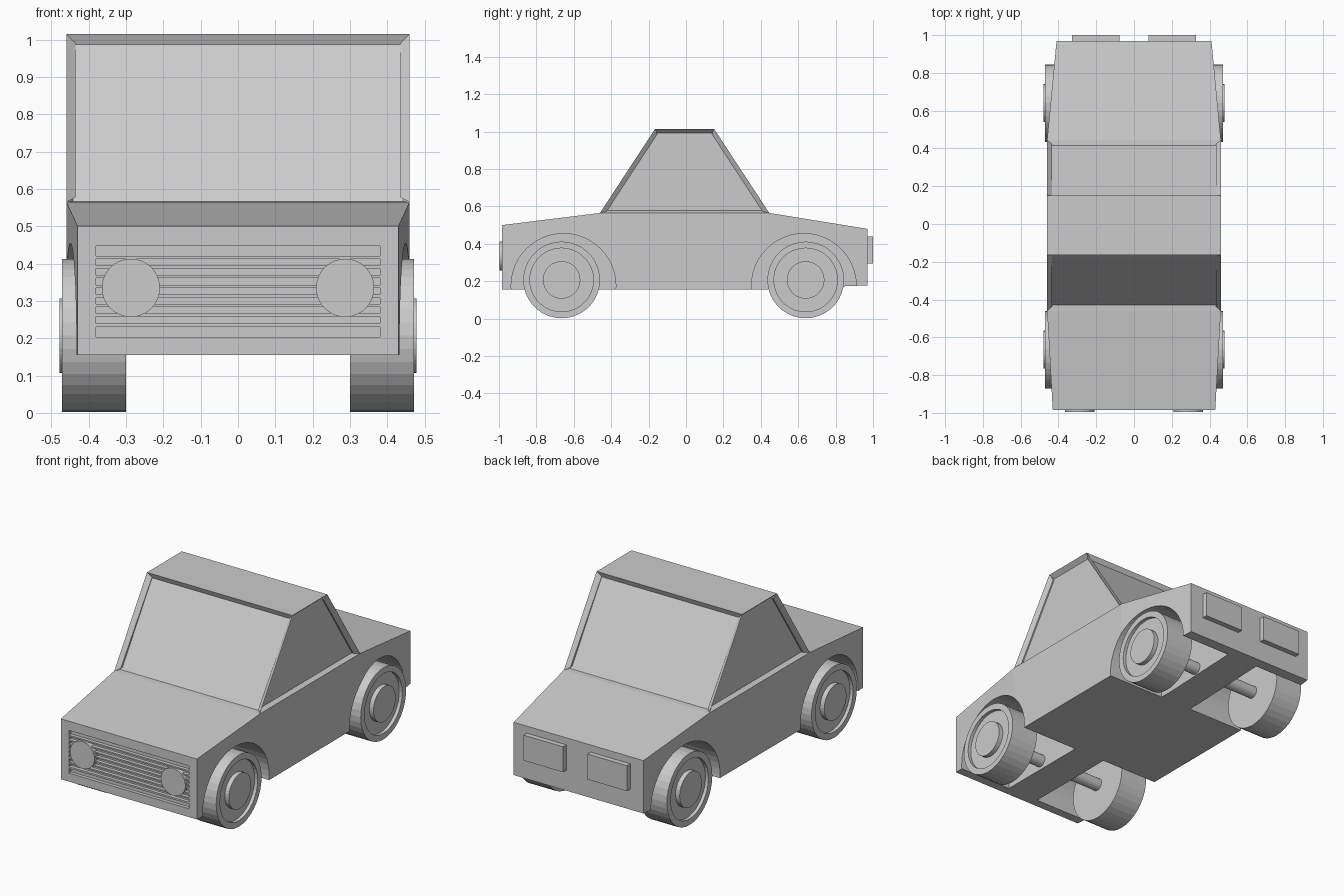
import bpy, bmesh, math
from mathutils import Matrix, Vector

if "Cube" in bpy.data.objects:
    bpy.data.objects.remove(bpy.data.objects["Cube"])

grey = bpy.data.materials.new("light_grey")
grey.diffuse_color = (0.6, 0.6, 0.6, 1)
grey.use_nodes = True
grey.node_tree.nodes["Principled BSDF"].inputs["Base Color"].default_value = grey.diffuse_color


def finish(name, bm):
    bmesh.ops.recalc_face_normals(bm, faces=bm.faces)
    me = bpy.data.meshes.new(name)
    bm.to_mesh(me)
    bm.free()
    me.materials.append(grey)
    ob = bpy.data.objects.new(name, me)
    bpy.context.collection.objects.link(ob)
    return ob


def box(name, x0, x1, y0, y1, z0, z1):
    bm = bmesh.new()
    m = (Matrix.Translation(((x0 + x1) / 2, (y0 + y1) / 2, (z0 + z1) / 2))
         @ Matrix.Diagonal((x1 - x0, y1 - y0, z1 - z0, 1)))
    bmesh.ops.create_cube(bm, size=1, matrix=m)
    return finish(name, bm)


def cylinder(name, centre, radius, length, axis, segments=32):
    bm = bmesh.new()
    rot = Matrix.Rotation(math.pi / 2, 4, 'Y' if axis == 'X' else 'X')
    bmesh.ops.create_cone(bm, cap_ends=True, segments=segments, radius1=radius,
                          radius2=radius, depth=length,
                          matrix=Matrix.Translation(centre) @ rot)
    return finish(name, bm)


def cut(target, cutter):
    mod = target.modifiers.new(cutter.name, 'BOOLEAN')
    mod.operation = 'DIFFERENCE'
    mod.solver = 'EXACT'
    mod.object = cutter
    cutter.hide_render = True
    cutter.hide_viewport = True


# Body shell: side outline points (half width, y, z), clockwise from the nose
outline = [(.43, -.985, .155), (.43, -.985, .50), (.46, -.46, .565),
           (.46, -.165, 1.015), (.46, .15, 1.015), (.46, .445, .565),
           (.41, .97, .48), (.41, .97, .178), (.46, .445, .157), (.46, -.46, .155)]
bm = bmesh.new()
sides = {s: [bm.verts.new((s * x, y, z)) for x, y, z in outline] for s in (-1, 1)}
n = len(outline)
strips = []
for i in range(n):
    j = (i + 1) % n
    strips.append(bm.faces.new((sides[-1][i], sides[-1][j], sides[1][j], sides[1][i])))
windows = [strips[2], strips[4]]
for s in (-1, 1):
    v = sides[s]
    bm.faces.new((v[0], v[1], v[2], v[9]))
    bm.faces.new((v[9], v[2], v[5], v[8]))
    bm.faces.new((v[8], v[5], v[6], v[7]))
    windows.append(bm.faces.new((v[2], v[3], v[4], v[5])))
bmesh.ops.recalc_face_normals(bm, faces=bm.faces)
# Recessed windows on all four sides of the cabin
for f in windows:
    bmesh.ops.inset_individual(bm, faces=[f], thickness=.025, depth=-.025)
body = finish("body", bm)

# Wheel arches, open to the outside and below
for end, y in (("front", -.655), ("rear", .63)):
    for side, s in (("left", -1), ("right", 1)):
        cut(body, cylinder(f"{end}_{side}_arch_cutter", (s * .4, y, .175), .28, .6, 'X', 48))

# Grille slots: thick top and bottom, seven thin ones between
slots = [(.42, .447), (.203, .23)] + [(.240 + k * .0257, .258 + k * .0257) for k in range(7)]
for k, (z0, z1) in enumerate(slots):
    cut(body, box(f"grille_cutter_{k}", -.38, .38, -1.05, -.965, z0, z1))

# Lamps
for side, s in (("left", -1), ("right", 1)):
    cylinder(f"{side}_headlight", (s * .287, -.979, .335), .078, .034, 'Y')
    x0, x1 = sorted((s * .077, s * .327))
    box(f"{side}_tail_light", x0, x1, .95, 1.0, .295, .44)

# Wheels: revolved section (radius, distance from centre line) with raised hub
section = [(0, .478), (.10, .478), (.10, .452), (.17, .452), (.17, .471),
           (.205, .471), (.205, .30), (0, .30)]
for end, y in (("front", -.665), ("rear", .64)):
    for side, s in (("left", -1), ("right", 1)):
        bm = bmesh.new()
        pts = [bm.verts.new((s * x, y, .207 + r)) for r, x in section]
        edges = [bm.edges.new(p) for p in zip(pts, pts[1:])]
        bmesh.ops.spin(bm, geom=pts + edges, cent=(0, y, .207), axis=(1, 0, 0),
                       angle=2 * math.pi, steps=36, use_merge=True)
        bmesh.ops.remove_doubles(bm, verts=bm.verts, dist=1e-5)
        finish(f"{end}_{side}_wheel", bm)
        cylinder(f"{end}_{side}_axle", (s * .195, y, .207), .035, .23, 'X', 20)
